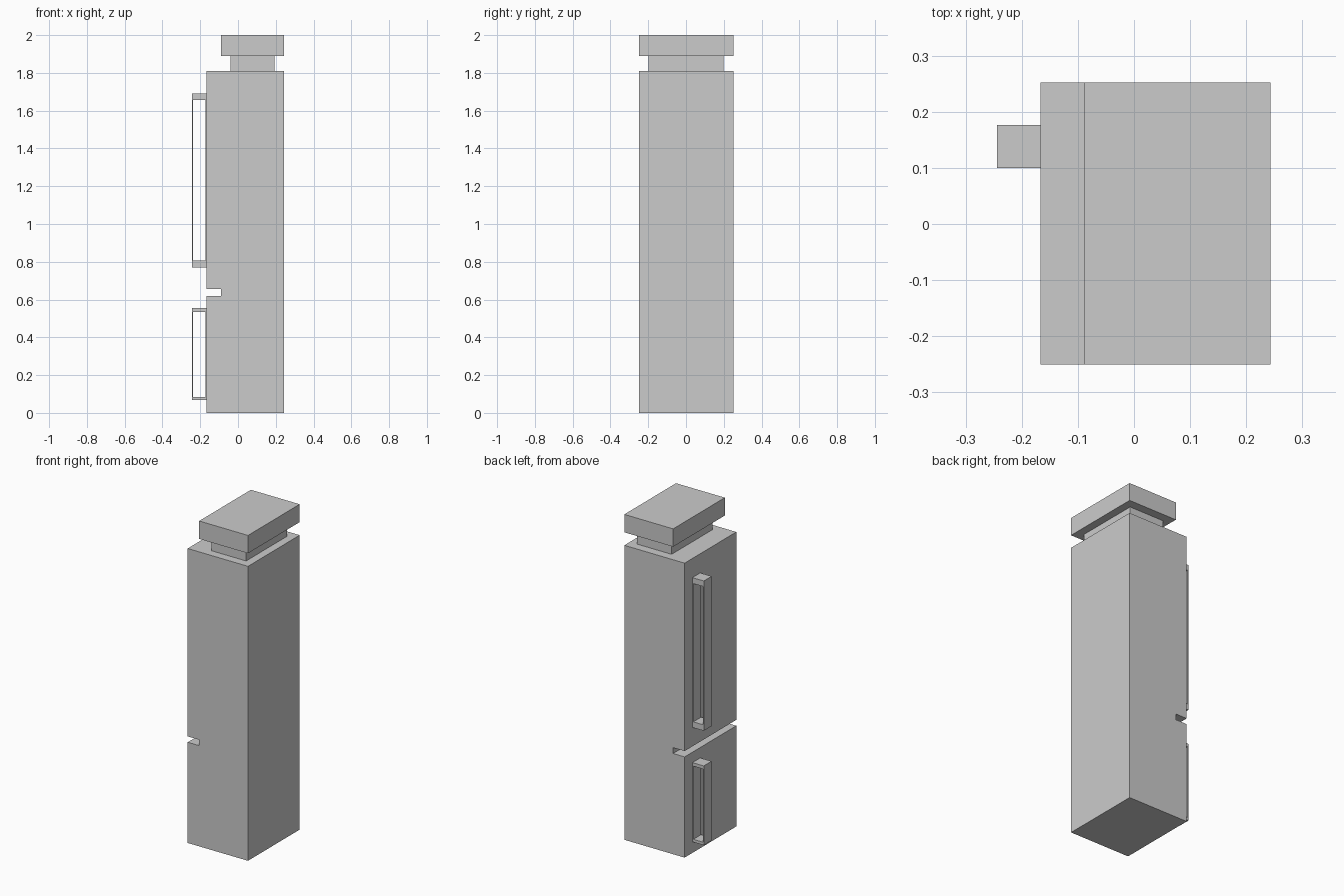
import bpy
import bmesh
from mathutils import Vector

if "Cube" in bpy.data.objects:
    bpy.data.objects.remove(bpy.data.objects["Cube"])


def finish(name, bm):
    bmesh.ops.recalc_face_normals(bm, faces=bm.faces[:])
    mesh = bpy.data.meshes.new(name)
    bm.to_mesh(mesh)
    bm.free()
    obj = bpy.data.objects.new(name, mesh)
    bpy.context.collection.objects.link(obj)
    return obj


def extrude_y(bm, faces, depth):
    """Give flat XZ faces a thickness along +y."""
    ext = bmesh.ops.extrude_face_region(bm, geom=faces, use_keep_orig=True)
    moved = [g for g in ext["geom"] if isinstance(g, bmesh.types.BMVert)]
    bmesh.ops.translate(bm, verts=moved, vec=Vector((0, depth, 0)))


def prism(name, profile, y0, y1):
    bm = bmesh.new()
    face = bm.faces.new([bm.verts.new((x, y0, z)) for x, z in profile])
    extrude_y(bm, [face], y1 - y0)
    return finish(name, bm)


def rect(x0, x1, z0, z1):
    return [(x0, z0), (x1, z0), (x1, z1), (x0, z1)]


def frame(name, outer, inner, y0, y1):
    """Rectangular loop with an opening through it along y."""
    bm = bmesh.new()
    o, i = [[bm.verts.new((x, y0, z)) for x, z in p] for p in (outer, inner)]
    faces = [bm.faces.new((o[k], o[(k + 1) % 4], i[(k + 1) % 4], i[k])) for k in range(4)]
    extrude_y(bm, faces, y1 - y0)
    return finish(name, bm)


LEFT, RIGHT, GROOVE, HANDLE = -0.167, 0.243, -0.089, -0.244

# Cabinet body with the groove between the two doors
prism("cabinet_body", [
    (LEFT, 0), (RIGHT, 0), (RIGHT, 1.81), (LEFT, 1.81),
    (LEFT, 0.655), (GROOVE, 0.655), (GROOVE, 0.619), (LEFT, 0.619),
], -0.25, 0.252)

# Recessed neck and overhanging top block
prism("neck", rect(-0.041, 0.194, 1.81, 1.89), -0.198, 0.198)
prism("top_block", rect(GROOVE, RIGHT, 1.89, 2.0), -0.25, 0.252)

# Door handles: (name, outer bottom, inner bottom, inner top, outer top)
for name, z0, z1, z2, z3 in (
    ("upper_handle", 0.771, 0.807, 1.657, 1.692),
    ("lower_handle", 0.068, 0.085, 0.535, 0.555),
):
    frame(name, rect(HANDLE, LEFT, z0, z3),
          rect(HANDLE + 0.006, LEFT - 0.006, z1, z2), 0.10, 0.176)
